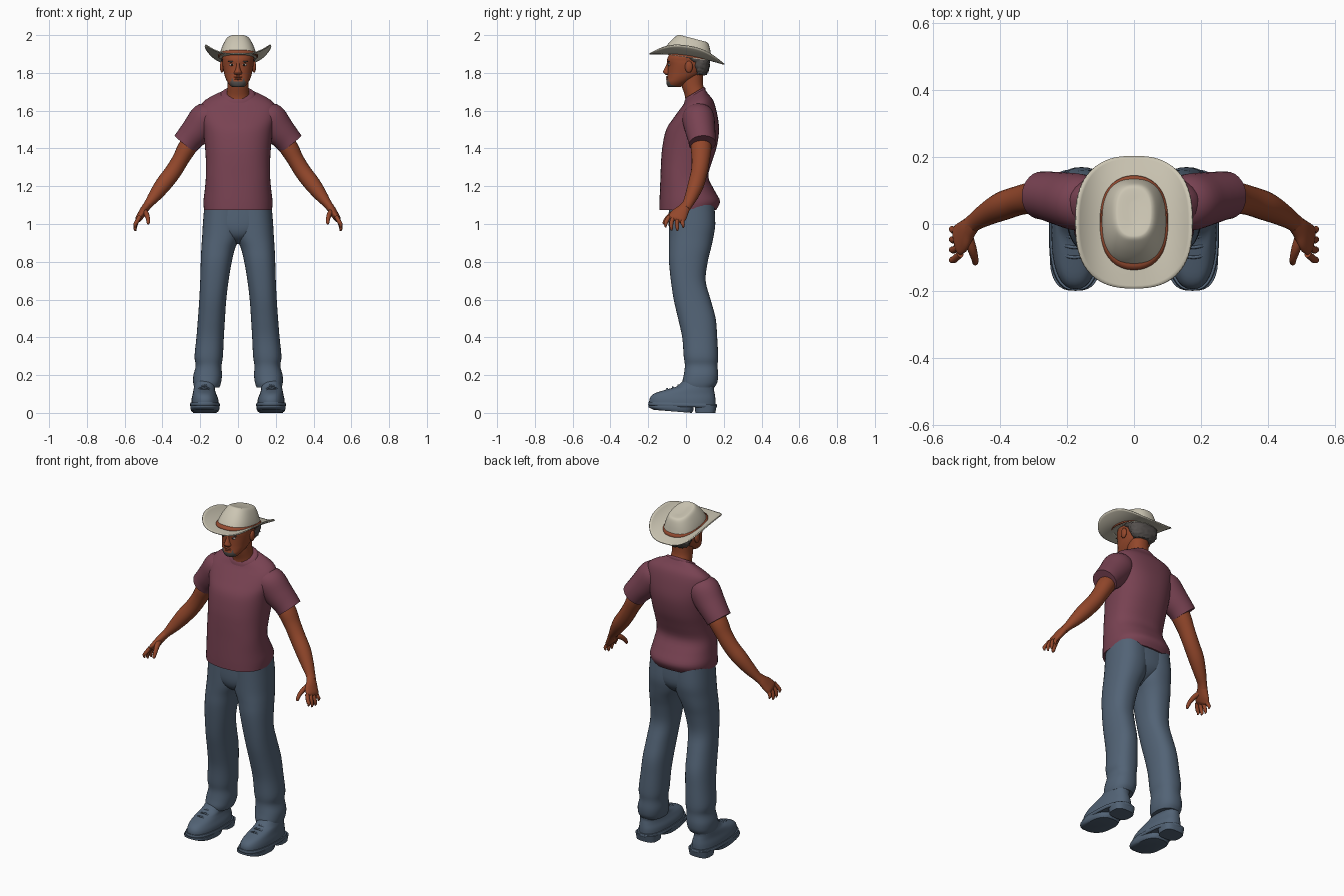
import bpy, bmesh, math, random
from mathutils import Vector, Matrix

random.seed(4)


def material(name, rgb):
    m = bpy.data.materials.new(name)
    m.diffuse_color = (*rgb, 1)
    return m


SHIRT = material("plum_shirt", (0.19, 0.055, 0.085))
DENIM = material("blue_denim", (0.085, 0.125, 0.18))
SKIN = material("brown_skin", (0.29, 0.063, 0.024))
FELT = material("cream_felt", (0.60, 0.56, 0.45))
LEATHER = material("leather_band", (0.30, 0.07, 0.03))
HAIR = material("grey_hair", (0.09, 0.08, 0.075))
WHITE = material("eye_white", (0.7, 0.68, 0.65))
DARK = material("eye_dark", (0.02, 0.015, 0.012))


def finish(name, bm, mat, mirror=False, angle=50):
    bmesh.ops.recalc_face_normals(bm, faces=bm.faces)
    me = bpy.data.meshes.new(name)
    bm.to_mesh(me)
    bm.free()
    me.materials.append(mat)
    for f in me.polygons:
        f.use_smooth = True
    me.set_sharp_from_angle(angle=math.radians(angle))
    ob = bpy.data.objects.new(name, me)
    bpy.context.collection.objects.link(ob)
    if mirror:
        mod = ob.modifiers.new("mirror", 'MIRROR')
        mod.use_mirror_merge = False
    return ob


def spline(rows, steps):
    """Smooth Catmull-Rom interpolation through rows of numbers."""
    out = []
    for i in range(len(rows) - 1):
        a, b, c, d = (rows[max(0, min(len(rows) - 1, j))] for j in (i - 1, i, i + 1, i + 2))
        for k in range(steps):
            t = k / steps
            out.append([0.5 * (2 * q + (r - p) * t + (2 * p - 5 * q + 4 * r - s) * t * t
                               + (3 * q - p - 3 * r + s) * t ** 3)
                        for p, q, r, s in zip(a, b, c, d)])
    return out + [list(rows[-1])]


def unit(a, p=2.0):
    c, s = math.cos(a), math.sin(a)
    return (math.copysign(abs(c) ** (2 / p), c), math.copysign(abs(s) ** (2 / p), s))


def skin_rings(bm, rings):
    vs = [[bm.verts.new(co) for co in r] for r in rings]
    n = len(vs[0])
    for a, b in zip(vs, vs[1:]):
        for i in range(n):
            bm.faces.new((a[i], a[(i + 1) % n], b[(i + 1) % n], b[i]))
    bm.faces.new(vs[0])
    bm.faces.new(vs[-1])


def loft(name, rows, mat, p=2.2, n=36, steps=4, mirror=False, jitter=0, angle=50):
    """Stacked level rings; row = z, x0, x1, y0, y1, tilt (dz per y)."""
    rows = [tuple(r) + (0,) * (6 - len(r)) for r in rows]
    rings = []
    for z, x0, x1, y0, y1, tilt in spline(rows, steps):
        ring = []
        for i in range(n):
            u, v = unit(2 * math.pi * i / n, p)
            dy = v * (y1 - y0) / 2
            co = Vector(((x0 + x1) / 2 + u * (x1 - x0) / 2, (y0 + y1) / 2 + dy, z + tilt * dy))
            ring.append(co + Vector([random.uniform(-jitter, jitter) for _ in range(3)]))
        rings.append(ring)
    bm = bmesh.new()
    skin_rings(bm, rings)
    return finish(name, bm, mat, mirror, angle)


def sym(rows):
    """Rows with half width instead of x0, x1."""
    return [(r[0], -r[1], r[1]) + tuple(r[2:]) for r in rows]


def tube(name, rows, mat, n=20, steps=4, mirror=True):
    """Limb along a path; row = x, y, z, thickness radius, radius along y."""
    pts = spline(rows, steps)
    rings = []
    for i, (x, y, z, a, b) in enumerate(pts):
        t = (Vector(pts[min(i + 1, len(pts) - 1)][:3]) - Vector(pts[max(i - 1, 0)][:3])).normalized()
        u = t.cross(Vector((0, 1, 0))).normalized()
        v = u.cross(t)
        rings.append([Vector((x, y, z)) + u * a * math.cos(w) + v * b * math.sin(w)
                      for w in (2 * math.pi * k / n for k in range(n))])
    bm = bmesh.new()
    skin_rings(bm, rings)
    return finish(name, bm, mat, mirror)


def ball(name, loc, radii, mat, mirror=True):
    bm = bmesh.new()
    bmesh.ops.create_uvsphere(bm, u_segments=16, v_segments=10, radius=1,
                              matrix=Matrix.Translation(loc) @ Matrix.Diagonal((*radii, 1)))
    return finish(name, bm, mat, mirror)


# Shirt: body, neckline and sleeves
loft("shirt_body", sym([(1.075, .18, -.14, .16), (1.12, .183, -.14, .18), (1.18, .176, -.138, .15),
     (1.25, .17, -.135, .118), (1.33, .17, -.132, .138), (1.41, .175, -.125, .163), (1.5, .185, -.105, .175),
     (1.57, .2, -.068, .165, .1), (1.63, .195, -.032, .145, .25), (1.665, .15, -.01, .115, .42),
     (1.69, .085, 0, .097, .6)]), SHIRT, p=2.35, n=48)
loft("shirt_collar", sym([(1.672, .094, -.01, .104, .55), (1.688, .09, -.006, .102, .6),
     (1.698, .08, .002, .095, .6)]), SHIRT, n=32)
tube("sleeve", [(.13, .06, 1.585, .06, .075), (.165, .065, 1.56, .088, .085), (.215, .075, 1.5, .082, .08),
     (.255, .083, 1.455, .074, .074), (.28, .086, 1.424, .071, .071)], SHIRT, n=28)

# Arms and hands
tube("arm", [(.2, .078, 1.5, .045, .05), (.265, .08, 1.41, .05, .055), (.305, .078, 1.34, .044, .048),
     (.345, .07, 1.275, .044, .044), (.395, .053, 1.21, .043, .043), (.44, .03, 1.15, .034, .035),
     (.475, .008, 1.105, .023, .028), (.49, -.005, 1.085, .022, .028)], SKIN)
tube("palm", [(.48, .002, 1.1, .02, .026), (.497, -.015, 1.075, .021, .034), (.512, -.035, 1.05, .02, .045),
     (.525, -.05, 1.03, .017, .046), (.53, -.056, 1.018, .008, .038)], SKIN)
for i in range(4):
    y0, y1 = -.09 + .026 * i, -.108 + .031 * i
    zt = (.982, .966, .963, .98)[i]
    tube("finger_%d" % (i + 1), [(.52, y0, 1.04, .011, .011), (.537, (y0 + y1) / 2 - .006, 1.01, .011, .011),
         (.545, y1, zt + .015, .009, .009), (.542, y1, zt, .004, .004)], SKIN, n=10)
tube("thumb", [(.5, -.03, 1.07, .016, .018), (.486, -.07, 1.055, .014, .015), (.477, -.1, 1.03, .011, .012),
     (.475, -.115, 1.008, .009, .009), (.476, -.118, .999, .004, .004)], SKIN, n=12)

# Trousers
loft("trouser_leg", [(.135, .098, .232, -.015, .15), (.16, .09, .237, -.02, .165), (.2, .085, .236, -.012, .17),
     (.25, .087, .224, -.006, .167), (.3, .08, .23, -.012, .17), (.4, .075, .22, -.02, .165),
     (.5, .069, .212, -.042, .157), (.6, .062, .205, -.065, .13), (.7, .05, .2, -.08, .104),
     (.8, .033, .197, -.09, .115), (.87, .016, .194, -.09, .132), (.93, -.01, .19, -.09, .145),
     (1.0, -.02, .186, -.09, .155), (1.1, -.02, .178, -.09, .15)], DENIM, p=2.3, mirror=True)
loft("trouser_seat", sym([(.895, .02, -.02, .05), (.92, .06, -.06, .095), (.95, .11, -.083, .13),
     (1.0, .17, -.092, .152), (1.1, .175, -.09, .15)]), DENIM, p=2.4)

# Shoes
loft("shoe_upper", [(.03, .103, .247, -.19, .155), (.07, .104, .246, -.194, .156), (.1, .115, .24, -.172, .152),
     (.122, .122, .236, -.11, .148), (.14, .12, .232, -.05, .148), (.17, .12, .225, -.015, .14)],
     DENIM, p=2.4, mirror=True)
loft("shoe_welt", [(.032, .1, .25, -.195, .16, -.03), (.04, .095, .255, -.2, .165, -.03),
     (.052, .098, .252, -.198, .162, -.03)], DENIM, p=2.6, steps=2, mirror=True)
loft("shoe_sole", [(.008, .105, .245, -.17, .03, -.08), (.022, .098, .252, -.198, .04, -.06),
     (.04, .098, .252, -.198, .04)], DENIM, p=2.8, steps=2, mirror=True)
loft("shoe_heel", [(0, .113, .237, .05, .155), (.04, .108, .242, .045, .163)], DENIM, p=3, steps=1, mirror=True)
for i in range(3):
    y, z = -.1 + .03 * i, .122 + .009 * i
    tube("shoe_lace_%d" % (i + 1), [(.135, y + .01, z - .012, .005, .005), (.178, y, z + .006, .005, .005),
         (.222, y + .01, z - .012, .005, .005)], DENIM, n=8)

# Neck and head, with the goatee coloured by position on the chin
loft("neck", sym([(1.65, .066, -.005, .11, .4), (1.69, .06, -.005, .1, .3), (1.74, .055, -.025, .09),
     (1.8, .055, -.03, .09)]), SKIN)
head = loft("head", sym([(1.724, .022, -.088, -.035), (1.73, .038, -.098, -.02), (1.75, .055, -.104, .015),
            (1.775, .067, -.1, .055), (1.8, .074, -.098, .085), (1.84, .082, -.097, .105),
            (1.865, .083, -.1, .11), (1.89, .082, -.093, .11), (1.94, .06, -.06, .09)]),
            SKIN, n=48, steps=5)
head.data.materials.append(HAIR)
for f in head.data.polygons:
    c = f.center
    if c.y < -.055 and (c.z < 1.757 and abs(c.x) < .042 or c.z < 1.77 and .024 < abs(c.x) < .036):
        f.material_index = 1
loft("nose", sym([(1.789, .01, -.106, -.07), (1.795, .021, -.114, -.07), (1.805, .02, -.121, -.07),
     (1.818, .014, -.117, -.07), (1.84, .009, -.105, -.07), (1.858, .011, -.1, -.07)]), SKIN, n=16)
ball("upper_lip", (0, -.099, 1.778), (.022, .006, .005), SKIN, False)
ball("lower_lip", (0, -.099, 1.768), (.02, .007, .005), SKIN, False)
ball("ear", (.085, .015, 1.832), (.011, .021, .031), SKIN)
ball("eye", (.032, -.089, 1.843), (.014, .006, .006), WHITE)
ball("iris", (.032, -.0935, 1.843), (.0055, .003, .0055), DARK)
ball("eyebrow", (.034, -.092, 1.86), (.02, .005, .004), HAIR)

# Cropped curly hair below the hat
loft("hair", sym([(1.79, .055, .05, .105), (1.805, .072, .04, .116), (1.83, .084, .032, .124),
     (1.86, .089, .015, .126), (1.885, .09, -.05, .125), (1.91, .085, -.07, .12)]), HAIR, jitter=.0035, angle=80)

# Hat brim: rolled up at the sides, dipping to the back
bm = bmesh.new()
N, R, grid = 72, 8, []
for j in range(R + 1):
    f, row = j / R, []
    for i in range(N):
        a = 2 * math.pi * i / N
        (u, v), (ou, ov) = unit(a, 2.1), unit(a, 2.55)
        x = u * .092 * (1 - f) + ou * .174 * f
        y = .005 + v * .128 * (1 - f) + ov * .198 * f
        z = 1.884 - .14 * y + .06 * (abs(x) / .174) ** 3 - .01 * f * ov * ov
        row.append(bm.verts.new((x, y, z)))
    grid.append(row)
for a, b in zip(grid, grid[1:]):
    for i in range(N):
        bm.faces.new((a[i], a[(i + 1) % N], b[(i + 1) % N], b[i]))
brim = finish("hat_brim", bm, FELT)
sol = brim.modifiers.new("thickness", 'SOLIDIFY')
sol.thickness, sol.offset = .006, 0

# Hat crown and band
loft("hat_crown", sym([(1.882, .1, -.13, .138, -.14), (1.915, .092, -.108, .133, -.18),
     (1.945, .08, -.082, .128, -.22), (1.97, .066, -.056, .121, -.25), (1.981, .055, -.042, .113, -.26),
     (1.983, .044, -.03, .1, -.26), (1.98, .012, .0, .07, -.25)]), FELT, p=2.5, n=40)
loft("hat_band", sym([(1.885, .106, -.137, .145, -.14), (1.893, .106, -.137, .145, -.14),
     (1.902, .099, -.124, .139, -.15)]), LEATHER, p=2.2, n=40, steps=2)
